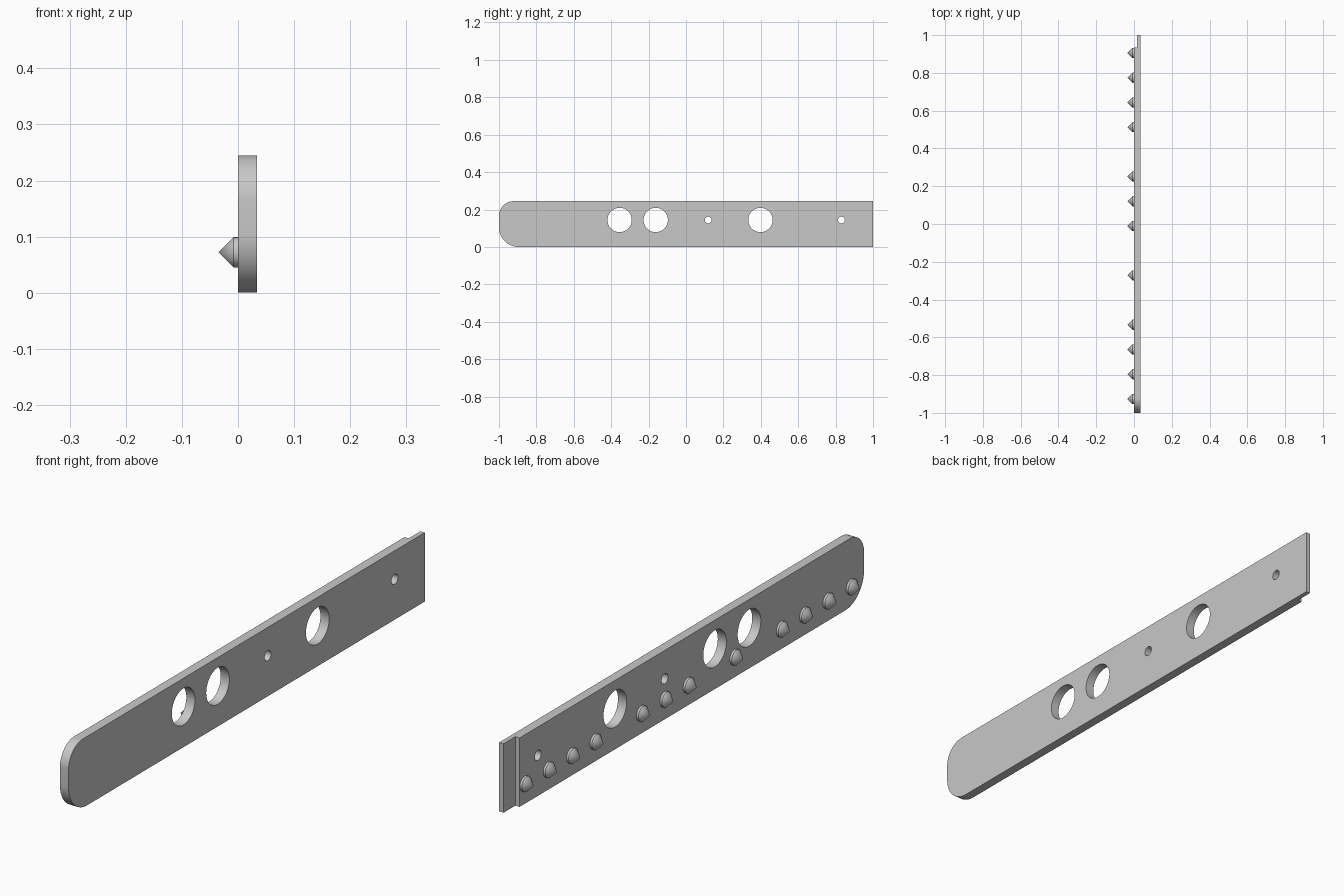
import bpy, bmesh, math
from mathutils import Matrix

if "Cube" in bpy.data.objects:
    bpy.data.objects.remove(bpy.data.objects["Cube"], do_unlink=True)

THICK, HEIGHT = 0.034, 0.245
HOLE_Z, SPIKE_Z = 0.144, 0.072

steel = bpy.data.materials.new("light_grey")
steel.use_nodes = True
grey = (0.58, 0.58, 0.58, 1)
steel.diffuse_color = grey
steel.node_tree.nodes["Principled BSDF"].inputs["Base Color"].default_value = grey


def finish(bm, name):
    bmesh.ops.recalc_face_normals(bm, faces=bm.faces)
    mesh = bpy.data.meshes.new(name)
    bm.to_mesh(mesh)
    bm.free()
    mesh.materials.append(steel)
    obj = bpy.data.objects.new(name, mesh)
    bpy.context.collection.objects.link(obj)
    return obj


def smooth(obj):
    bpy.ops.object.select_all(action="DESELECT")
    obj.select_set(True)
    bpy.context.view_layer.objects.active = obj
    bpy.ops.object.shade_smooth_by_angle(angle=math.radians(30))


def lathe_x(bm, depth, r1, r2, x, y, z, segments):
    """Cylinder or cone along -x, centred at x."""
    place = Matrix.Translation((x, y, z)) @ Matrix.Rotation(-math.pi / 2, 4, "Y")
    return bmesh.ops.create_cone(bm, cap_ends=True, segments=segments, radius1=r1,
                                 radius2=r2, depth=depth, matrix=place)


def corner(cy, cz, r, start, steps=16):
    angles = [math.radians(start + 90 * i / steps) for i in range(steps + 1)]
    return [(cy + r * math.cos(a), cz + r * math.sin(a)) for a in angles]


# Bar with a rounded front end
top_r, low_r = 0.08, 0.105
outline = [(1, 0), (1, HEIGHT)]
outline += corner(-1 + top_r, HEIGHT - top_r, top_r, 90)
outline += corner(-1 + low_r, low_r, low_r, 180)
bm = bmesh.new()
face = bm.faces.new([bm.verts.new((0, y, z)) for y, z in outline])
side = bmesh.ops.extrude_face_region(bm, geom=[face])["geom"]
bmesh.ops.translate(bm, vec=(THICK, 0, 0),
                    verts=[v for v in side if isinstance(v, bmesh.types.BMVert)])
bar = finish(bm, "bar")

# Cutters: large and small through holes, and the thin lap at the back end
bm = bmesh.new()
for y, r in ((-0.355, 0.065), (-0.162, 0.065), (0.398, 0.065), (0.119, 0.018), (0.831, 0.018)):
    lathe_x(bm, 0.2, r, r, 0, y, HOLE_Z, 48)
lap = Matrix.Translation((-0.033, 1.034, 0.1)) @ Matrix.Diagonal((0.1, 0.2, 1, 1))
bmesh.ops.create_cube(bm, size=1, matrix=lap)
cutter = finish(bm, "cutter")
cutter.hide_render = True

cut = bar.modifiers.new("cut", "BOOLEAN")
cut.operation = "DIFFERENCE"
cut.solver = "EXACT"
cut.object = cutter
bpy.context.view_layer.objects.active = bar
bpy.ops.object.modifier_apply(modifier=cut.name)
bpy.data.objects.remove(cutter, do_unlink=True)
smooth(bar)

# Row of pointed studs: short collar with a cone tip, some places left empty
radius, collar, tip = 0.027, 0.008, 0.027
for slot in range(15):
    if slot in (4, 6, 10):
        continue
    y = -0.926 + slot * 0.1308
    bm = bmesh.new()
    lathe_x(bm, collar, radius, radius, -collar / 2, y, SPIKE_Z, 32)
    lathe_x(bm, tip, radius, 0, -collar - tip / 2, y, SPIKE_Z, 32)
    # Weld collar and tip, dropping the hidden faces between them
    inner = [f for f in bm.faces if len(f.verts) > 4
             and abs(f.calc_center_median().x + collar) < 0.001]
    bmesh.ops.delete(bm, geom=inner, context="FACES_ONLY")
    bmesh.ops.remove_doubles(bm, verts=bm.verts, dist=0.0001)
    smooth(finish(bm, f"stud_{slot + 1}"))
